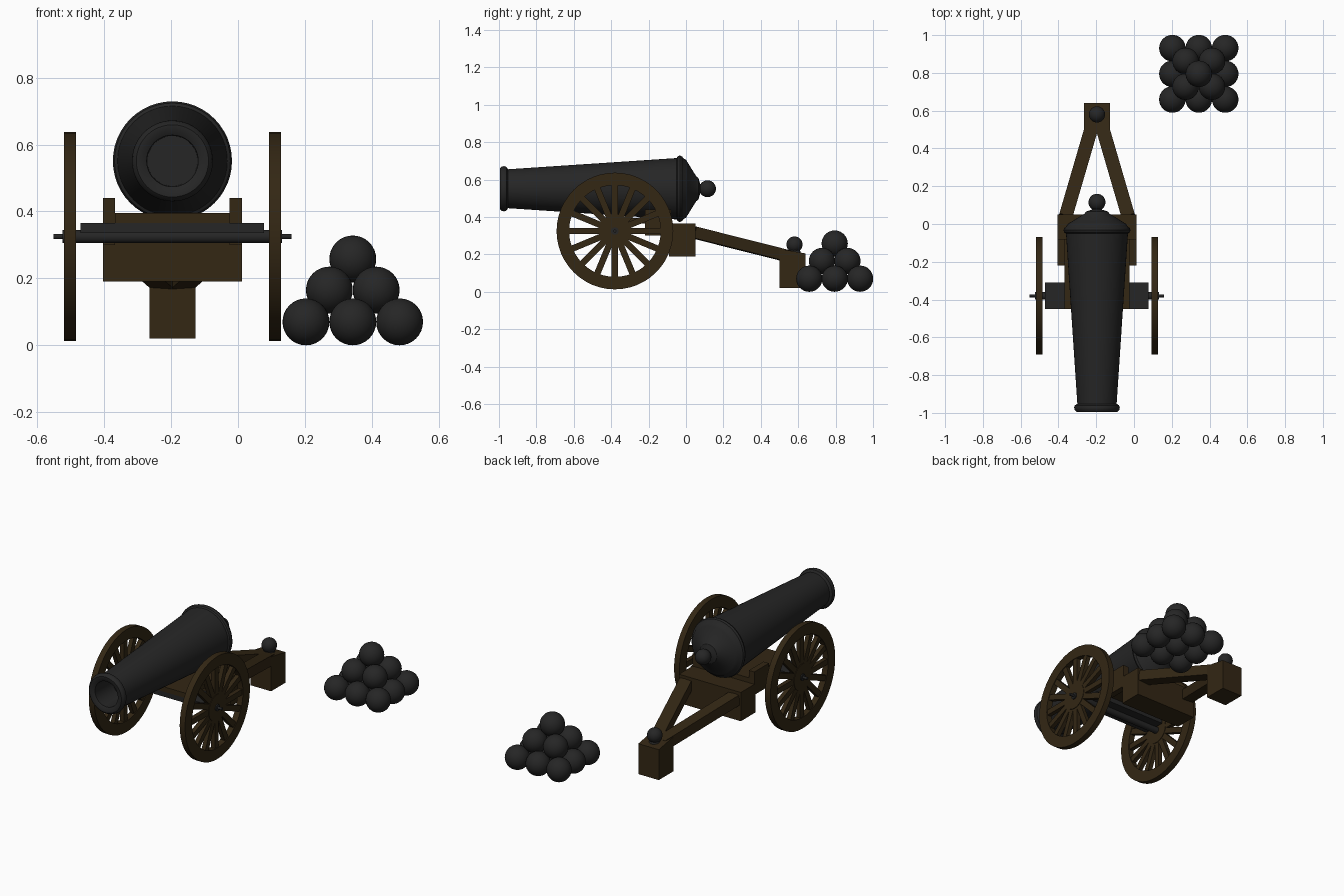
import bpy, bmesh, math
from mathutils import Vector, Matrix

if "Cube" in bpy.data.objects:
    bpy.data.objects.remove(bpy.data.objects["Cube"])

CX = -0.196                      # centre line of the gun
WHEEL_Y, WHEEL_Z = -0.38, 0.325  # axle position


def material(name, rgb):
    m = bpy.data.materials.new(name)
    m.use_nodes = True
    m.diffuse_color = (*rgb, 1)
    bsdf = m.node_tree.nodes["Principled BSDF"]
    bsdf.inputs["Base Color"].default_value = (*rgb, 1)
    bsdf.inputs["Roughness"].default_value = 0.8
    return m


IRON = material("dark iron", (0.019, 0.019, 0.019))
WOOD = material("dark wood", (0.033, 0.020, 0.007))


def finish(name, bm, mat, smooth=False):
    bmesh.ops.recalc_face_normals(bm, faces=bm.faces)
    me = bpy.data.meshes.new(name)
    bm.to_mesh(me)
    bm.free()
    me.materials.append(mat)
    ob = bpy.data.objects.new(name, me)
    bpy.context.collection.objects.link(ob)
    if smooth:
        bpy.ops.object.select_all(action='DESELECT')
        ob.select_set(True)
        bpy.context.view_layer.objects.active = ob
        bpy.ops.object.shade_smooth_by_angle(angle=math.radians(35))
    return ob


def add_box(bm, x, y, z, matrix=Matrix()):
    """Box given by its (min, max) span on every axis."""
    size = Matrix.Diagonal((x[1] - x[0], y[1] - y[0], z[1] - z[0], 1))
    mid = Matrix.Translation((sum(x) / 2, sum(y) / 2, sum(z) / 2))
    bmesh.ops.create_cube(bm, size=1, matrix=matrix @ mid @ size)


def box(name, x, y, z, mat):
    bm = bmesh.new()
    add_box(bm, x, y, z)
    return finish(name, bm, mat)


def lathe(name, profile, axis, centre, mat, steps=48, closed=False):
    """Revolve (position, radius) pairs about the x, y or z axis."""
    bm = bmesh.new()
    direction = Vector([float(a == axis) for a in "xyz"])
    side = Vector((0, 0, 1)) if axis != "z" else Vector((1, 0, 0))
    vs = [bm.verts.new(direction * p + side * r) for p, r in profile]
    edges = [bm.edges.new(pair) for pair in zip(vs, vs[1:])]
    if closed:
        edges.append(bm.edges.new((vs[-1], vs[0])))
    bmesh.ops.spin(bm, geom=vs + edges, cent=(0, 0, 0), axis=direction,
                   angle=math.tau, steps=steps)
    bmesh.ops.remove_doubles(bm, verts=bm.verts, dist=1e-5)
    bmesh.ops.translate(bm, verts=bm.verts, vec=centre)
    return finish(name, bm, mat, True)


def ball(name, centre, radius):
    bm = bmesh.new()
    bmesh.ops.create_uvsphere(bm, u_segments=32, v_segments=16, radius=radius,
                              matrix=Matrix.Translation(centre))
    return finish(name, bm, IRON, True)


# Barrel: bore, rounded muzzle, taper, breech ring and cone
lathe("barrel", [
    (-0.82, 0), (-0.82, 0.075), (-0.985, 0.077), (-0.995, 0.095),
    (-0.995, 0.108), (-0.985, 0.118), (-0.972, 0.121), (-0.960, 0.117),
    (-0.952, 0.104), (-0.05, 0.164), (-0.045, 0.173), (-0.033, 0.178),
    (-0.021, 0.173), (-0.016, 0.164), (0.0, 0.155), (0.008, 0.142),
    (0.055, 0.066), (0.066, 0.058), (0.070, 0.045), (0.076, 0.026),
    (0.10, 0.024), (0.10, 0)], "y", (CX, 0, 0.551), IRON)
ball("breech_knob", (CX, 0.115, 0.551), 0.045)

# Axle: bolster, round beam and thin end pins
box("axle_bolster", (-0.47, 0.078), (-0.45, -0.31), (0.335, 0.365), IRON)
for name, half, r in (("axle_beam", 0.328, 0.02), ("axle_pin", 0.356, 0.008)):
    lathe(name, [(-half, 0), (-half, r), (half, r), (half, 0)], "x",
          (CX, WHEEL_Y, WHEEL_Z), IRON, 20)

# Wheels: rim, hub and spokes
for side, sx in (("right", -1), ("left", 1)):
    wx = CX + sx * 0.306
    centre = (wx, WHEEL_Y, WHEEL_Z)
    lathe(side + "_wheel_rim", [(-0.018, 0.245), (-0.018, 0.312),
                                (0.018, 0.312), (0.018, 0.245)],
          "x", centre, WOOD, 48, True)
    lathe(side + "_wheel_hub", [(-0.016, 0), (-0.016, 0.08),
                                (0.016, 0.08), (0.016, 0)],
          "x", centre, WOOD, 32)
    lathe(side + "_hub_cap", [(-0.022, 0), (-0.022, 0.02),
                              (0.022, 0.02), (0.022, 0)],
          "x", centre, IRON, 20)
    bm = bmesh.new()
    for i in range(16):
        turn = Matrix.Translation(centre) @ Matrix.Rotation(math.tau * i / 16, 4, "X")
        add_box(bm, (-0.013, 0.013), (-0.017, 0.017), (0.06, 0.25), turn)
    finish(side + "_wheel_spokes", bm, WOOD)

    # Cheek blocks beside the breech
    edges = sorted((CX + sx * 0.171, CX + sx * 0.208))
    box(side + "_cheek", edges, (-0.22, -0.08), (0.30, 0.44), WOOD)

    # Sloping trail beams that meet at the tail
    start = Vector((CX + sx * 0.166, 0.04, 0.318))
    end = Vector((CX + sx * 0.020, 0.54, 0.192))
    run = end - start
    across = run.cross(Vector((0, 0, 1))).normalized()
    up = across.cross(run).normalized()
    frame = Matrix((across, run.normalized(), up)).transposed().to_4x4()
    bm = bmesh.new()
    add_box(bm, (-0.036, 0.036), (0, run.length), (-0.031, 0.031),
            Matrix.Translation(start) @ frame)
    finish(side + "_trail_beam", bm, WOOD)

# Carriage bed and rear cross block
box("bed_plank", (CX - 0.171, CX + 0.171), (-0.45, -0.08), (0.365, 0.395), WOOD)
box("cross_block", (CX - 0.208, CX + 0.208), (-0.09, 0.05), (0.19, 0.365), WOOD)

# Tail block, with its top following the slope, and its knob
tail = box("tail_block", (CX - 0.069, CX + 0.069), (0.50, 0.64), (0.02, 0.205), WOOD)
for v in tail.data.vertices:
    if v.co.z > 0.1 and v.co.y < 0.55:
        v.co.z += 0.025
lathe("tail_knob_stem", [(0.20, 0), (0.20, 0.034), (0.222, 0.03), (0.24, 0.02),
                         (0.24, 0)], "z", (CX, 0.58, 0), IRON, 24)
ball("tail_knob", (CX, 0.58, 0.253), 0.043)

# Pyramid of shot: three square layers
for layer, (count, z) in enumerate(((3, 0.07), (2, 0.165), (1, 0.258))):
    for i in range(count):
        for j in range(count):
            offset = (count - 1) / 2
            ball(f"shot_{layer}_{i}_{j}",
                 (0.343 + (i - offset) * 0.14, 0.795 + (j - offset) * 0.136, z), 0.07)
